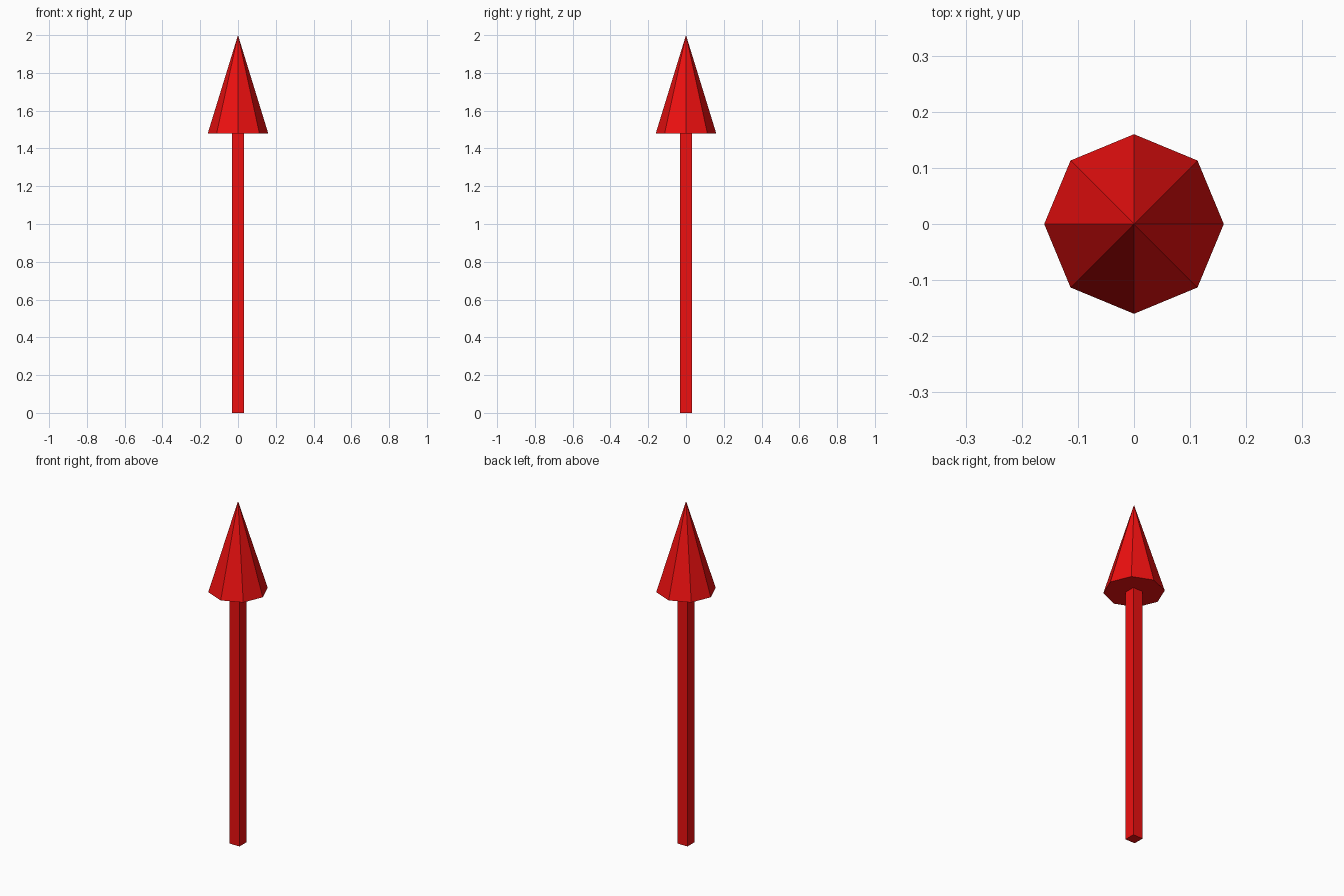
import bpy

if "Cube" in bpy.data.objects:
    bpy.data.objects.remove(bpy.data.objects["Cube"])

HEIGHT = 2.0
HEAD_BASE = 1.48
HEAD_RADIUS = 0.16
SHAFT_WIDTH = 0.063

red = bpy.data.materials.new("red")
red.diffuse_color = (0.85, 0.005, 0.005, 1)
red.use_nodes = True
red.node_tree.nodes["Principled BSDF"].inputs["Base Color"].default_value = red.diffuse_color


def finish(name):
    obj = bpy.context.object
    obj.name = name
    obj.data.materials.append(red)
    return obj


# Square shaft
bpy.ops.mesh.primitive_cube_add(size=1, location=(0, 0, HEAD_BASE / 2))
shaft = finish("shaft")
shaft.scale = (SHAFT_WIDTH, SHAFT_WIDTH, HEAD_BASE)
bpy.ops.object.transform_apply(location=False, rotation=False, scale=True)

# Eight-sided arrow head, corners on the x and y axes
bpy.ops.mesh.primitive_cone_add(
    vertices=8, radius1=HEAD_RADIUS, radius2=0, depth=HEIGHT - HEAD_BASE,
    location=(0, 0, (HEIGHT + HEAD_BASE) / 2))
finish("arrow_head")
